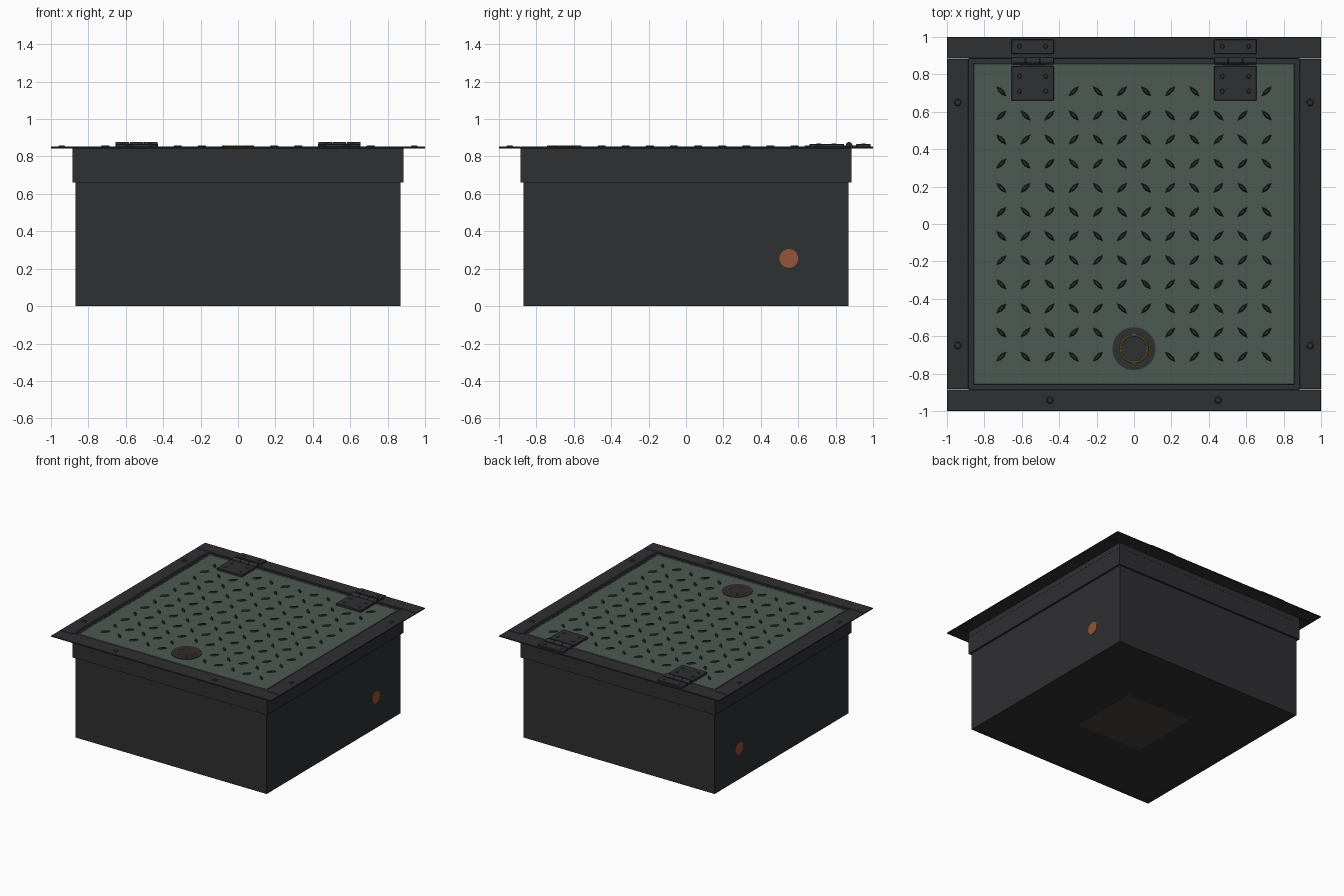
import bpy, bmesh
from math import pi
from mathutils import Matrix, Vector

cube = bpy.data.objects.get("Cube")
if cube:
    bpy.data.objects.remove(cube, do_unlink=True)


def material(name, rgb, metallic=0.0):
    m = bpy.data.materials.new(name)
    m.use_nodes = True
    m.diffuse_color = (*rgb, 1)
    shader = m.node_tree.nodes["Principled BSDF"]
    shader.inputs["Base Color"].default_value = (*rgb, 1)
    shader.inputs["Metallic"].default_value = metallic
    shader.inputs["Roughness"].default_value = 0.6
    return m


DARK = material("dark_steel", (0.028, 0.029, 0.031))
BLACK = material("black_rubber", (0.014, 0.015, 0.015))
GREEN = material("green_paint", (0.075, 0.1, 0.085))
TREAD = material("worn_tread", (0.018, 0.024, 0.021))
BRASS = material("brass", (0.3, 0.17, 0.04))
COPPER = material("copper", (0.3, 0.09, 0.04))
CONCRETE = material("concrete", (0.06, 0.055, 0.05))


def finish(name, bm, mat, smooth=False):
    bmesh.ops.recalc_face_normals(bm, faces=bm.faces)
    mesh = bpy.data.meshes.new(name)
    bm.to_mesh(mesh)
    bm.free()
    obj = bpy.data.objects.new(name, mesh)
    bpy.context.collection.objects.link(obj)
    mesh.materials.append(mat)
    if smooth:
        bpy.ops.object.select_all(action='DESELECT')
        obj.select_set(True)
        bpy.context.view_layer.objects.active = obj
        bpy.ops.object.shade_smooth_by_angle()
    return obj


def add_box(bm, lo, hi):
    lo, hi = Vector(lo), Vector(hi)
    matrix = Matrix.Translation((lo + hi) / 2) @ Matrix.Diagonal((*(hi - lo), 1))
    bmesh.ops.create_cube(bm, size=1, matrix=matrix)


def box(name, lo, hi, mat, bevel=0):
    bm = bmesh.new()
    add_box(bm, lo, hi)
    obj = finish(name, bm, mat)
    if bevel:
        mod = obj.modifiers.new("edge", 'BEVEL')
        mod.width, mod.segments = bevel, 1
    return obj


def square_ring(name, inner, outer, z0, z1, mat):
    """Closed square tube swept around the middle."""
    bm = bmesh.new()
    corners = [(-1, -1), (1, -1), (1, 1), (-1, 1)]
    section = [(inner, z0), (outer, z0), (outer, z1), (inner, z1)]
    loops = [[bm.verts.new((sx * r, sy * r, z)) for r, z in section] for sx, sy in corners]
    for i in range(4):
        a, b = loops[i], loops[(i + 1) % 4]
        for j in range(4):
            k = (j + 1) % 4
            bm.faces.new((a[j], b[j], b[k], a[k]))
    return finish(name, bm, mat)


def cylinder(name, centre, radius, depth, mat, axis='Z', sides=32, top=None):
    bm = bmesh.new()
    turn = Matrix.Rotation(pi / 2, 4, 'Y') if axis == 'X' else Matrix()
    bmesh.ops.create_cone(bm, cap_ends=True, segments=sides, radius1=radius,
                          radius2=radius if top is None else top, depth=depth,
                          matrix=Matrix.Translation(centre) @ turn)
    return finish(name, bm, mat, True)


# Hollow box body, floor and collar
BODY, COLLAR, TOP = 0.868, 0.885, 0.853
square_ring("body_walls", 0.84, BODY, 0, 0.70, DARK)
box("body_floor", (-0.85, -0.85, 0.001), (0.85, 0.85, 0.03), DARK)
box("base_slab", (-0.3, -0.3, 0), (0.3, 0.3, 0.12), CONCRETE)
square_ring("collar", 0.862, COLLAR, 0.66, 0.848, DARK)

# Pipe running through both side walls
cylinder("cross_pipe", (0, 0.55, 0.255), 0.05, 2 * BODY + 0.004, COPPER, 'X')

# Flange of four butted bars
for side, label in ((-1, "front"), (1, "back")):
    y0, y1 = sorted((side * 0.885, side))
    box(label + "_flange", (-1, y0, 0.843), (1, y1, TOP), DARK, 0.002)
for side, label in ((1, "left"), (-1, "right")):
    x0, x1 = sorted((side * 0.885, side))
    box(label + "_flange", (x0, -0.883, 0.843), (x1, 0.883, TOP), DARK, 0.002)

# Inner rim, seal and lid support ledge
square_ring("inner_rim", 0.872, 0.886, 0.80, 0.851, DARK)
square_ring("lid_seal", 0.858, 0.873, 0.80, 0.847, BLACK)
square_ring("lid_ledge", 0.80, 0.865, 0.79, 0.815, DARK)

# Lid with a slim raised border
box("lid", (-0.857, -0.857, 0.815), (0.857, 0.857, 0.850), GREEN, 0.002)
square_ring("lid_border", 0.848, 0.855, 0.845, 0.852, GREEN)

# Tread pattern: faceted lozenges in alternating directions
COUNT, STEP = 12, 0.129
LATCH = Vector((0, -0.667))
bm = bmesh.new()
for row in range(COUNT):
    for col in range(COUNT):
        x = (col - (COUNT - 1) / 2) * STEP
        y = ((COUNT - 1) / 2 - row) * STEP
        under_hinge = row == 0 and 0.4 < abs(x) < 0.68
        if under_hinge or (Vector((x, y)) - LATCH).length < 0.13:
            continue
        angle = pi / 4 if (row + col) % 2 else -pi / 4
        place = Matrix.Translation((x, y, 0.849)) @ Matrix.Rotation(angle, 4, 'Z')
        outline = [(-0.038, 0), (-0.012, -0.011), (0.012, -0.011),
                   (0.038, 0), (0.012, 0.011), (-0.012, 0.011)]
        low = [bm.verts.new(place @ Vector((u, v, 0))) for u, v in outline]
        high = [bm.verts.new(place @ Vector((u * 0.7, v * 0.6, 0.01))) for u, v in outline]
        bm.faces.new(high)
        for i in range(6):
            j = (i + 1) % 6
            bm.faces.new((low[i], low[j], high[j], high[i]))
finish("lid_treads", bm, TREAD)

# Round latch with a brass pull ring
cylinder("latch_plate", (0, LATCH.y, 0.850), 0.115, 0.008, DARK, sides=48)
cylinder("latch_hub", (0, LATCH.y, 0.852), 0.062, 0.008, DARK, sides=48)
bpy.ops.mesh.primitive_torus_add(location=(0, LATCH.y, 0.855), major_radius=0.072,
                                 minor_radius=0.005, major_segments=48, minor_segments=8)
ring = bpy.context.object
ring.name = "latch_ring"
ring.data.materials.append(BRASS)
bpy.ops.object.shade_smooth_by_angle()

# Hinges: two leaves, three knuckles, pin and screws
for side, label in ((1, "left"), (-1, "right")):
    cx, half = side * 0.542, 0.113
    name = label + "_hinge_"
    box(name + "lid_leaf", (cx - half, 0.66, 0.848), (cx + half, 0.845, 0.867), DARK, 0.002)
    box(name + "frame_leaf", (cx - half, 0.91, 0.848), (cx + half, 0.987, 0.867), DARK, 0.002)
    box(name + "web", (cx - half * 0.6, 0.84, 0.848), (cx + half * 0.6, 0.912, 0.858), DARK)
    for i in (-1, 0, 1):
        cylinder(name + "knuckle", (cx + i * 0.076, 0.872, 0.859), 0.018, 0.072, DARK, 'X', 20)
    cylinder(name + "pin", (cx, 0.872, 0.859), 0.010, 2 * half, BLACK, 'X', 16)
    for dx in (-0.07, 0.07):
        for y in (0.71, 0.79, 0.95):
            cylinder(name + "screw", (cx + dx, y, 0.868), 0.013, 0.005, DARK, sides=16, top=0.009)

# Flange screws
spots = [(x, -0.942) for x in (-0.45, 0.45)]
spots += [(side * 0.942, y) for side in (-1, 1) for y in (-0.65, 0.65)]
for x, y in spots:
    cylinder("flange_screw", (x, y, TOP + 0.002), 0.02, 0.006, DARK, sides=20, top=0.014)
